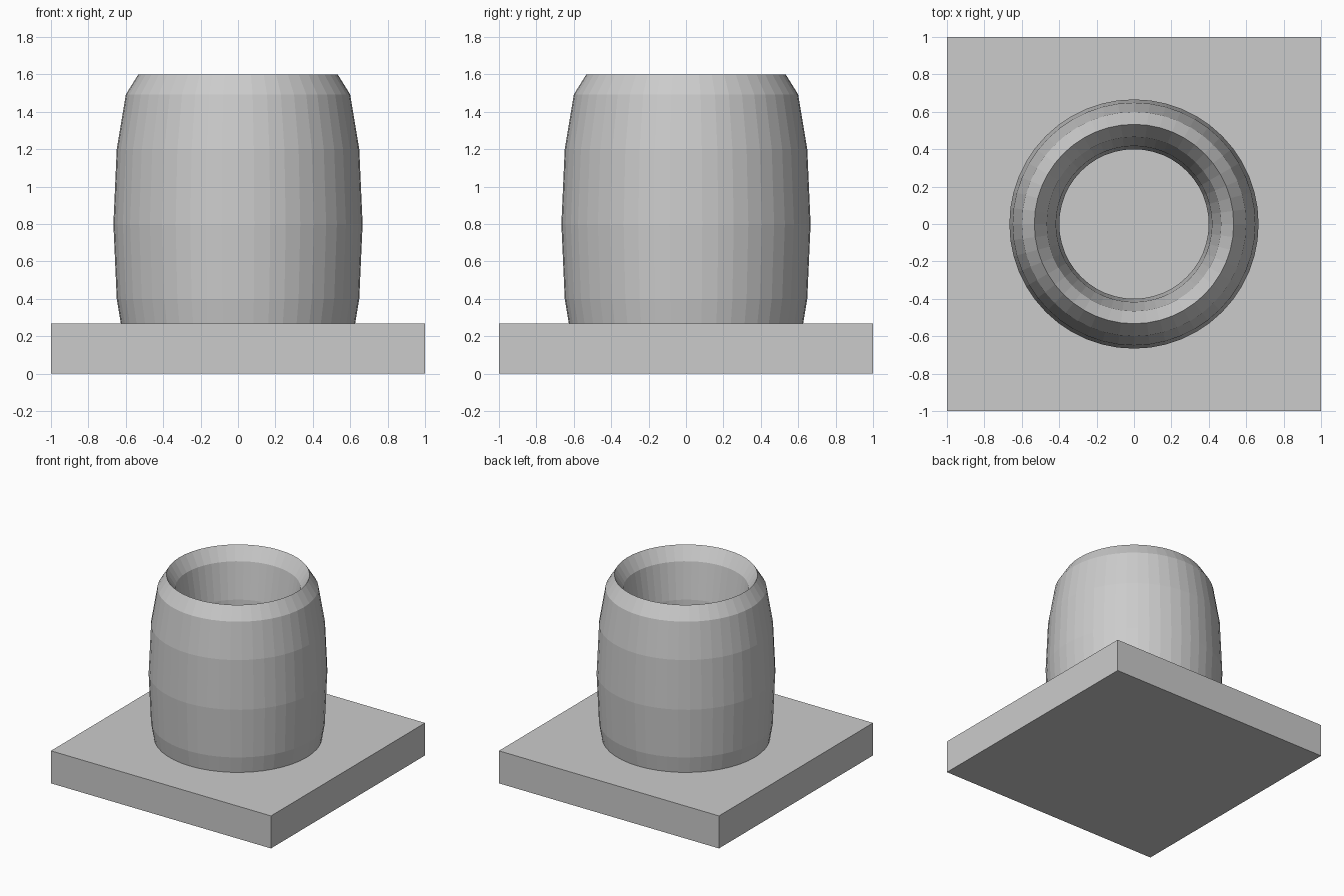
import bpy

if "Cube" in bpy.data.objects:
    bpy.data.objects.remove(bpy.data.objects["Cube"])

grey = bpy.data.materials.new("light_grey")
grey.diffuse_color = (0.6, 0.6, 0.6, 1)
grey.use_nodes = True
grey.node_tree.nodes["Principled BSDF"].inputs["Base Color"].default_value = grey.diffuse_color

BASE_H = 0.267

# Square base plate
bpy.ops.mesh.primitive_cube_add(size=1, location=(0, 0, BASE_H / 2))
base = bpy.context.object
base.name = "base_plate"
base.scale = (2, 2, BASE_H)
base.data.materials.append(grey)

# Barrel-shaped ring: a torus stretched upright, its lower edge sunk in the base
R, r, height = 0.533, 0.1333, 1.6
bpy.ops.mesh.primitive_torus_add(major_radius=R, minor_radius=r,
                                 major_segments=48, minor_segments=12,
                                 location=(0, 0, height / 2))
ring = bpy.context.object
ring.name = "barrel_ring"
ring.scale.z = height / (2 * r)
ring.data.materials.append(grey)

# Bake the sizes into the meshes, flat faces throughout
for ob in (base, ring):
    bpy.ops.object.select_all(action='DESELECT')
    ob.select_set(True)
    bpy.context.view_layer.objects.active = ob
    bpy.ops.object.transform_apply(location=False, rotation=False, scale=True)
    bpy.ops.object.shade_flat()
